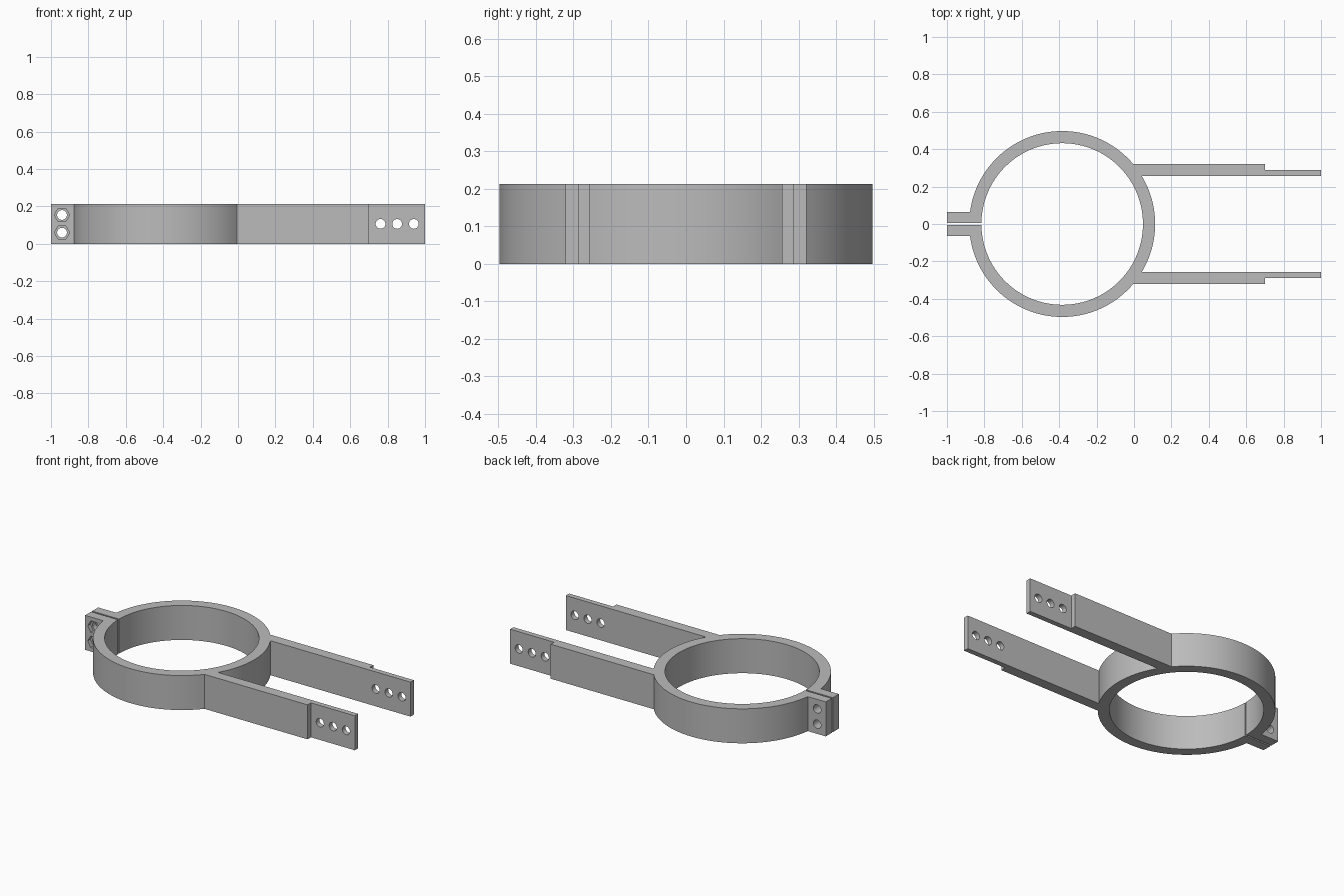
import bpy, bmesh, math
from mathutils import Matrix

if "Cube" in bpy.data.objects:
    bpy.data.objects.remove(bpy.data.objects["Cube"])

HEIGHT = 0.213
CX, R_OUT, R_IN = -0.384, 0.497, 0.432      # ring
SLOT, TAB = 0.005, 0.064                    # half widths at the clamp
ARM_IN, ARM_THIN, ARM_OUT = 0.256, 0.288, 0.321
STEP_X, END_X = 0.7, 1.0

grey = bpy.data.materials.new("grey plastic")
grey.use_nodes = True
grey.diffuse_color = (0.5, 0.5, 0.5, 1)
grey.node_tree.nodes["Principled BSDF"].inputs["Base Color"].default_value = (0.5, 0.5, 0.5, 1)


def arc(radius, a0, a1, steps):
    return [(CX + radius * math.cos(a0 + (a1 - a0) * i / steps),
             radius * math.sin(a0 + (a1 - a0) * i / steps)) for i in range(steps + 1)]


def make_object(name, bm):
    bmesh.ops.recalc_face_normals(bm, faces=bm.faces)
    mesh = bpy.data.meshes.new(name)
    bm.to_mesh(mesh)
    bm.free()
    obj = bpy.data.objects.new(name, mesh)
    bpy.context.collection.objects.link(obj)
    return obj


# Half outline (y > 0): ring between the arms, stepped arm, ring side, tab, slot, bore
a_in, a_out = math.asin(ARM_IN / R_OUT), math.asin(ARM_OUT / R_OUT)
a_tab, a_slot = math.pi - math.asin(TAB / R_OUT), math.pi - math.asin(SLOT / R_IN)
half = arc(R_OUT, 0, a_in, 14)
half += [(END_X, ARM_IN), (END_X, ARM_THIN), (STEP_X, ARM_THIN), (STEP_X, ARM_OUT)]
half += arc(R_OUT, a_out, a_tab, 48)
half += [(-1, TAB), (-1, SLOT)]
half += arc(R_IN, a_slot, 0, 64)

# Extrude the half, mirror it and weld the seam
bm = bmesh.new()
face = bm.faces.new([bm.verts.new((x, y, 0)) for x, y in half])
top = bmesh.ops.extrude_face_region(bm, geom=[face])["geom"]
bmesh.ops.translate(bm, vec=(0, 0, HEIGHT),
                    verts=[v for v in top if isinstance(v, bmesh.types.BMVert)])
seam = [f for f in bm.faces if all(abs(v.co.y) < 1e-5 for v in f.verts)]
bmesh.ops.delete(bm, geom=seam, context='FACES_ONLY')
copy = bmesh.ops.duplicate(bm, geom=bm.verts[:] + bm.edges[:] + bm.faces[:])["geom"]
bmesh.ops.scale(bm, vec=(1, -1, 1), verts=[v for v in copy if isinstance(v, bmesh.types.BMVert)])
bmesh.ops.remove_doubles(bm, verts=bm.verts, dist=1e-5)
seam_edges = [e for e in bm.edges if all(abs(v.co.y) < 1e-5 for v in e.verts)
              and abs(e.verts[0].co.z - e.verts[1].co.z) < 1e-5]
bmesh.ops.dissolve_edges(bm, edges=seam_edges)
bracket = make_object("clamp_bracket", bm)
bracket.data.materials.append(grey)


def add_bore(bm, x, z, y0, y1, radius, sides, turn=0.0):
    place = (Matrix.Translation((x, (y0 + y1) / 2, z)) @ Matrix.Rotation(math.pi / 2, 4, 'X')
             @ Matrix.Rotation(turn, 4, 'Z'))
    bmesh.ops.create_cone(bm, cap_ends=True, segments=sides, radius1=radius, radius2=radius,
                          depth=y1 - y0, matrix=place)


def cut(name, bores):
    bm = bmesh.new()
    for bore in bores:
        add_bore(bm, *bore)
    cutter = make_object(name, bm)
    cutter.hide_render = True
    mod = bracket.modifiers.new(name, 'BOOLEAN')
    mod.operation, mod.solver, mod.object = 'DIFFERENCE', 'EXACT', cutter
    return cutter


# Screw holes in arms and tabs, then hexagonal nut pockets on the front tab
screw_z = (0.06, 0.154)
holes = [(x, HEIGHT / 2, -0.4, 0.4, 0.026, 32) for x in (0.762, 0.851, 0.94)]
holes += [(-0.941, z, -0.2, 0.2, 0.026, 32) for z in screw_z]
pockets = [(-0.941, z, -0.2, -TAB + 0.025, 0.041, 6, math.pi / 6 * k)
           for z, k in zip(screw_z, (1, 1))]
cutters = [cut("hole_cutter", holes), cut("nut_pocket_cutter", pockets)]

# Bake the cuts and drop the cutters
depsgraph = bpy.context.evaluated_depsgraph_get()
bracket.data = bpy.data.meshes.new_from_object(bracket.evaluated_get(depsgraph))
bracket.modifiers.clear()
for cutter in cutters:
    bpy.data.objects.remove(cutter)

bpy.ops.object.select_all(action='DESELECT')
bracket.select_set(True)
bpy.context.view_layer.objects.active = bracket
bpy.ops.object.shade_smooth_by_angle(angle=math.radians(25))
